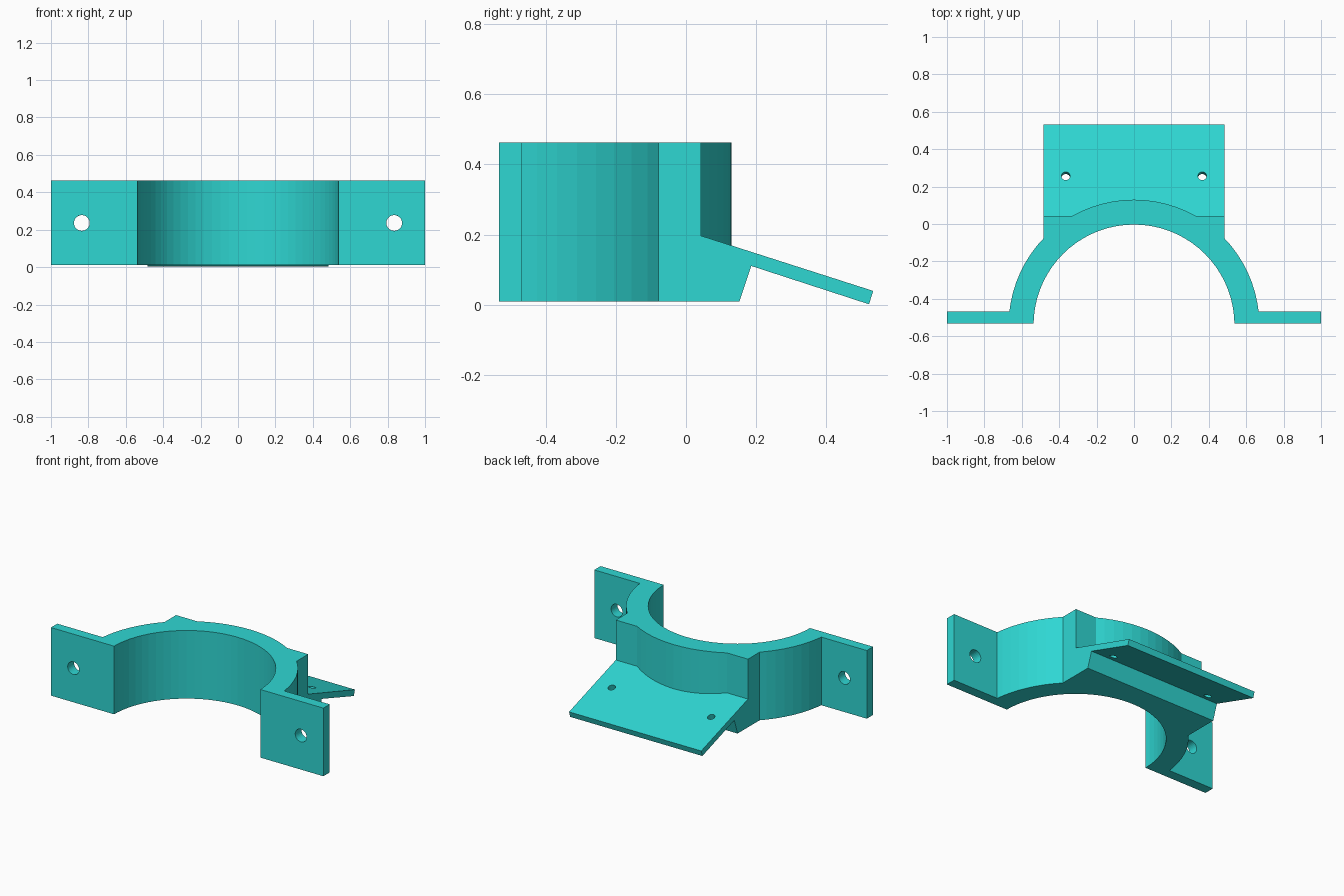
import bpy, bmesh
from math import sin, cos, pi, radians, atan2
from mathutils import Matrix, Vector

cube = bpy.data.objects.get("Cube")
if cube:
    bpy.data.objects.remove(cube, do_unlink=True)

turquoise = bpy.data.materials.new("turquoise")
turquoise.use_nodes = True
COLOUR = (0.028, 0.68, 0.65, 1)
turquoise.diffuse_color = COLOUR
turquoise.node_tree.nodes["Principled BSDF"].inputs["Base Color"].default_value = COLOUR

# Main dimensions
FRONT, FLANGE_BACK = -0.533, -0.467
BOTTOM, TOP = 0.01, 0.462
OUTER, BORE, HALF_WIDTH = 0.67, 0.537, 0.485
CENTRE_Y = -0.54
SEGMENTS = 72


def finish(name, bm):
    bmesh.ops.recalc_face_normals(bm, faces=bm.faces)
    mesh = bpy.data.meshes.new(name)
    bm.to_mesh(mesh)
    bm.free()
    mesh.materials.append(turquoise)
    obj = bpy.data.objects.new(name, mesh)
    bpy.context.collection.objects.link(obj)
    return obj


def prism(name, points, direction):
    """Extrude a flat outline along a direction."""
    bm = bmesh.new()
    face = bm.faces.new([bm.verts.new(p) for p in points])
    moved = bmesh.ops.extrude_face_region(bm, geom=[face])["geom"]
    bmesh.ops.translate(bm, vec=direction,
                        verts=[v for v in moved if isinstance(v, bmesh.types.BMVert)])
    return finish(name, bm)


def cylinder(name, radius, depth, location, tilt=0, segments=32):
    bm = bmesh.new()
    matrix = Matrix.Translation(location) @ Matrix.Rotation(tilt, 4, "X")
    bmesh.ops.create_cone(bm, cap_ends=True, segments=segments, radius1=radius,
                          radius2=radius, depth=depth, matrix=matrix)
    return finish(name, bm)


def combine(target, tool, operation):
    mod = target.modifiers.new(operation.lower(), "BOOLEAN")
    mod.operation, mod.solver, mod.object = operation, "EXACT", tool
    bpy.context.view_layer.objects.active = target
    bpy.ops.object.modifier_apply(modifier=mod.name)
    bpy.data.objects.remove(tool, do_unlink=True)


# Half-round saddle with a mounting flange on each side
arc = [(OUTER * cos(a), CENTRE_Y + OUTER * sin(a))
       for a in (2 * pi * i / SEGMENTS for i in range(SEGMENTS // 2 + 1))]
arc = [p for p in arc if p[1] > FLANGE_BACK]
edge = (OUTER ** 2 - (FLANGE_BACK - CENTRE_Y) ** 2) ** 0.5
plan = ([(-1, FRONT), (1, FRONT), (1, FLANGE_BACK), (edge, FLANGE_BACK)] + arc
        + [(-edge, FLANGE_BACK), (-1, FLANGE_BACK)])
bracket = prism("saddle_bracket", [(x, y, BOTTOM) for x, y in plan], (0, 0, TOP - BOTTOM))

# Rear block and sloping plate share one side profile
side = [(-0.25, BOTTOM), (0.152, BOTTOM), (0.186, 0.111), (0.521, 0.002),
        (0.533, 0.04), (0.043, 0.197), (0.043, TOP), (-0.25, TOP)]
block = prism("rear_block", [(-HALF_WIDTH, y, z) for y, z in side], (2 * HALF_WIDTH, 0, 0))
combine(bracket, block, "UNION")

# Round seat through the saddle
bore = cylinder("bore_cutter", BORE, 2, (0, CENTRE_Y, 0.2), segments=SEGMENTS)
combine(bracket, bore, "DIFFERENCE")

# Bolt holes in the flanges and screw holes square to the sloping plate
slope = atan2(0.197 - 0.04, 0.533 - 0.043)
for s in (-1, 1):
    bolt = cylinder("bolt_cutter", 0.042, 0.2, (s * 0.835, -0.5, 0.236), radians(90))
    combine(bracket, bolt, "DIFFERENCE")
    screw = cylinder("screw_cutter", 0.023, 0.12, (s * 0.365, 0.251, 0.11), -slope)
    combine(bracket, screw, "DIFFERENCE")
